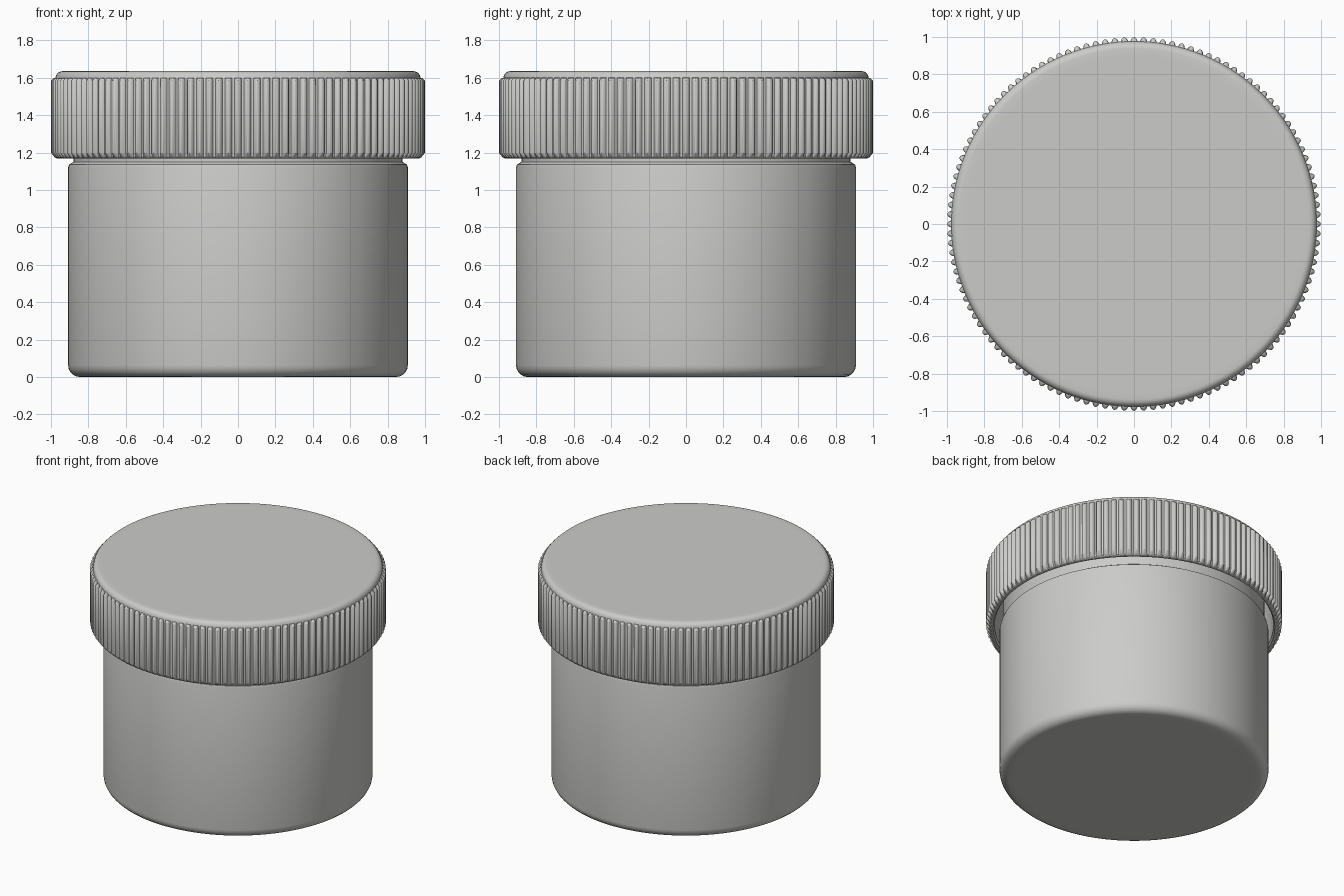
import bpy, bmesh, math

default = bpy.data.objects.get("Cube")
if default:
    bpy.data.objects.remove(default, do_unlink=True)

# Single plastic colour
plastic = bpy.data.materials.new("grey_plastic")
plastic.use_nodes = True
colour = (0.6, 0.6, 0.585, 1)
plastic.diffuse_color = colour
plastic.node_tree.nodes["Principled BSDF"].inputs["Base Color"].default_value = colour

RIBS = 120
RIB_SHAPE = [0, 0, 0, 0.65, 0.93, 1, 0.93, 0.65]  # one rib, valley to crest


def lathe(name, profile, segments, wave=(0,), angle=35):
    """Revolve (radius, z, rib height) points, capping both ends."""
    bm = bmesh.new()
    turn = 2 * math.pi / segments
    rings = []
    for r, z, rib in profile:
        ring = []
        for i in range(segments):
            rad = r + rib * wave[i % len(wave)]
            a = (i - len(wave) // 2 - 1) * turn
            ring.append(bm.verts.new((rad * math.cos(a), rad * math.sin(a), z)))
        rings.append(ring)
    for low, high in zip(rings, rings[1:]):
        for i in range(segments):
            j = (i + 1) % segments
            bm.faces.new((low[i], low[j], high[j], high[i]))
    bm.faces.new(rings[0][::-1])
    bm.faces.new(rings[-1])
    bmesh.ops.recalc_face_normals(bm, faces=bm.faces[:])
    mesh = bpy.data.meshes.new(name)
    bm.to_mesh(mesh)
    bm.free()
    mesh.materials.append(plastic)
    obj = bpy.data.objects.new(name, mesh)
    bpy.context.collection.objects.link(obj)
    bpy.ops.object.select_all(action="DESELECT")
    obj.select_set(True)
    bpy.context.view_layer.objects.active = obj
    bpy.ops.object.shade_smooth_by_angle(angle=math.radians(angle))
    return obj


def fillet(r, z, size, start, stop, steps=5):
    """Quarter-round points about a centre, angles in degrees."""
    points = []
    for i in range(steps + 1):
        a = math.radians(start + (stop - start) * i / steps)
        points.append((r + size * math.cos(a), z + size * math.sin(a), 0))
    return points


# Hollow jar: rounded foot, straight wall, shoulder, neck and inner bowl
jar = [(0.8, 0, 0)]
jar += fillet(0.845, 0.063, 0.063, -90, 0)
jar += [(0.908, 1.12, 0), (0.904, 1.135, 0), (0.88, 1.15, 0),
        (0.88, 1.54, 0), (0.82, 1.54, 0), (0.82, 0.1, 0), (0.76, 0.06, 0)]
lathe("jar_body", jar, 128)

# Screw lid: inner ceiling, inner wall, lip, ribbed grip and rounded top edge
lid = [(0.94, 1.56, 0), (0.94, 1.18, 0), (0.95, 1.168, 0), (0.968, 1.168, 0),
       (0.975, 1.175, 0.006), (0.978, 1.198, 0.021),
       (0.978, 1.585, 0.021), (0.977, 1.597, 0.01)]
lid += fillet(0.938, 1.597, 0.038, 4, 90)
lid += [(0.9, 1.635, 0)]
lathe("ribbed_lid", lid, RIBS * len(RIB_SHAPE), RIB_SHAPE)
